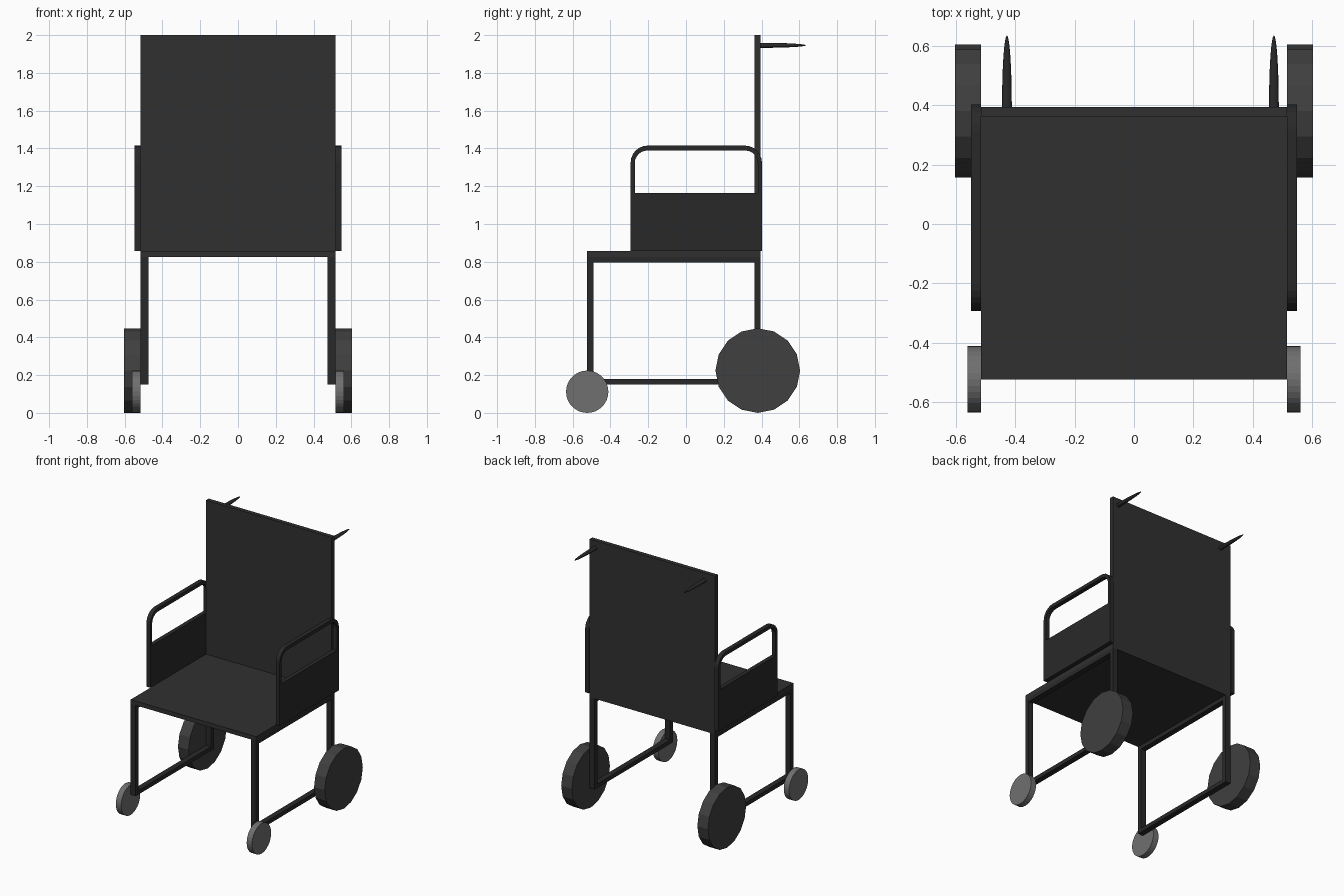
import bpy, bmesh, math

if "Cube" in bpy.data.objects:
    bpy.data.objects.remove(bpy.data.objects["Cube"])


def material(name, v):
    m = bpy.data.materials.new(name)
    m.diffuse_color = (v, v, v, 1)
    m.use_nodes = True
    m.node_tree.nodes["Principled BSDF"].inputs["Base Color"].default_value = m.diffuse_color
    return m


FABRIC = material("fabric", 0.03)
FRAME = material("frame", 0.022)
TYRE = material("tyre", 0.05)
CASTER = material("caster", 0.16)


def finish(name, bm, mat):
    bmesh.ops.recalc_face_normals(bm, faces=bm.faces)
    me = bpy.data.meshes.new(name)
    bm.to_mesh(me)
    bm.free()
    me.materials.append(mat)
    ob = bpy.data.objects.new(name, me)
    bpy.context.collection.objects.link(ob)
    return ob


def box(name, x, y, z, mat):
    bm = bmesh.new()
    bmesh.ops.create_cube(bm, size=1)
    for v in bm.verts:
        for i, (a, b) in enumerate((x, y, z)):
            v.co[i] = a if v.co[i] < 0 else b
    return finish(name, bm, mat)


def prism(name, outline, x0, x1, mat):
    """Extrude a (y, z) outline from x0 to x1."""
    bm = bmesh.new()
    f = bm.faces.new([bm.verts.new((x0, y, z)) for y, z in outline])
    r = bmesh.ops.extrude_face_region(bm, geom=[f])
    for v in r["geom"]:
        if isinstance(v, bmesh.types.BMVert):
            v.co.x = x1
    return finish(name, bm, mat)


def circle(cy, cz, r, n):
    return [(cy + r * math.cos(2 * math.pi * i / n), cz + r * math.sin(2 * math.pi * i / n))
            for i in range(n)]


def arch(y0, y1, z0, z1, r):
    """Open path up, over and down with rounded top corners."""
    pts = [(y0, z0)]
    for cy, start in ((y0 + r, 180), (y1 - r, 90)):
        for k in range(7):
            a = math.radians(start - 15 * k)
            pts.append((cy + r * math.cos(a), z1 - r + r * math.sin(a)))
    return pts + [(y1, z0)]


# Seat and backrest
box("seat", (-0.516, 0.516), (-0.523, 0.394), (0.825, 0.857), FABRIC)
box("backrest", (-0.516, 0.516), (0.362, 0.394), (0.857, 2.0), FABRIC)

for side, s in (("left", -1), ("right", 1)):
    # Frame: legs and rails
    fx = sorted((s * 0.475, s * 0.516))
    box(side + "_front_leg", fx, (-0.523, -0.491), (0.15, 0.825), FRAME)
    box(side + "_rear_leg", fx, (0.362, 0.394), (0.15, 0.825), FRAME)
    box(side + "_upper_rail", fx, (-0.491, 0.362), (0.795, 0.825), FRAME)
    box(side + "_lower_rail", fx, (-0.491, 0.362), (0.15, 0.18), FRAME)

    # Armrest: side panel with a rounded bar above it
    ax = (s * 0.516, s * 0.548)
    box(side + "_arm_panel", sorted(ax), (-0.293, 0.402), (0.857, 1.163), FRAME)
    outer = arch(-0.293, 0.402, 1.163, 1.415, 0.09)
    inner = arch(-0.271, 0.380, 1.163, 1.389, 0.066)
    prism(side + "_arm_bar", outer + inner[::-1], *ax, FRAME)

    # Wheels
    prism(side + "_rear_wheel", circle(0.38, 0.224, 0.224, 16), s * 0.516, s * 0.603, TYRE)
    prism(side + "_front_wheel", circle(-0.523, 0.112, 0.112, 32), s * 0.516, s * 0.56, CASTER)

# Push handles: tapered half ellipsoids behind the backrest
for side, hx in (("left", -0.428), ("right", 0.471)):
    bm = bmesh.new()
    bmesh.ops.create_uvsphere(bm, u_segments=16, v_segments=16, radius=1)
    bmesh.ops.bisect_plane(bm, geom=bm.verts[:] + bm.edges[:] + bm.faces[:],
                           plane_co=(0, 0, 0), plane_no=(0, 0, 1), clear_inner=True)
    bmesh.ops.holes_fill(bm, edges=[e for e in bm.edges if e.is_boundary])
    for v in bm.verts:
        x, y, z = v.co
        v.co = (hx + 0.0165 * x, 0.394 + 0.241 * z, 1.946 + 0.0135 * y)
    finish(side + "_push_handle", bm, FRAME)
